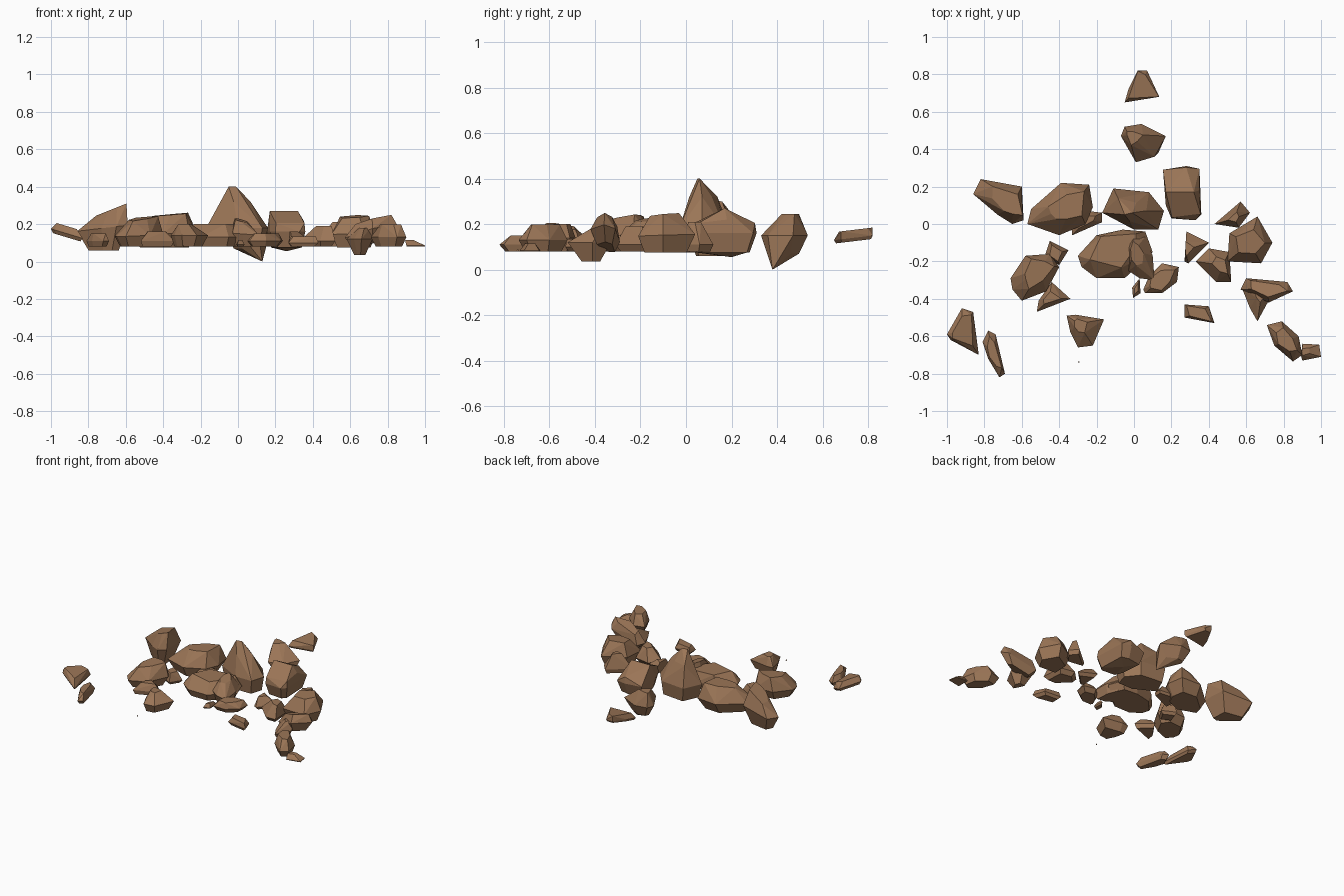
import bpy, bmesh, math

brown = bpy.data.materials.new("brown_stone")
brown.diffuse_color = (0.33, 0.18, 0.095, 1)


def rock(name, outline, low, waist, high, top=(0, 0), s=0.5, b=0.74, tilt=(0, 0), slab=False, extra=()):
    """Faceted stone: hull of a waist outline, a shrunken floor and a shrunken, shifted crown.
    tilt slopes the crown; a slab is sloped as a whole."""
    n = len(outline)
    cx = sum(p[0] for p in outline) / n
    cy = sum(p[1] for p in outline) / n
    pts = []
    for i, (x, y) in enumerate(outline):
        dx, dy = x - cx, y - cy
        k = s * (1.12 if i % 2 else 0.85)
        layers = ((dx, dy, waist, .3), (dx * b, dy * b, low, 0),
                  (dx * k + top[0], dy * k + top[1], high, 1))
        for px, py, z, w in layers:
            w = 1 if slab else w
            pts.append((cx + px, cy + py, z + w * (tilt[0] * px + tilt[1] * py)))
    bm = bmesh.new()
    for p in pts + list(extra):
        bm.verts.new(p)
    bmesh.ops.convex_hull(bm, input=bm.verts[:])
    loose = [v for v in bm.verts if not v.link_faces]
    bmesh.ops.delete(bm, geom=loose, context='VERTS')
    bmesh.ops.dissolve_limit(bm, angle_limit=math.radians(6), verts=bm.verts[:], edges=bm.edges[:])
    bmesh.ops.recalc_face_normals(bm, faces=bm.faces[:])
    me = bpy.data.meshes.new(name)
    bm.to_mesh(me)
    bm.free()
    me.materials.append(brown)
    bpy.context.collection.objects.link(bpy.data.objects.new(name, me))


# back stones
rock("back_slab", [(-.05, .65), (.135, .68), (.07, .82), (.02, .82), (-.03, .72)],
     .125, .14, .175, s=.88, b=.9, tilt=(0, .12), slab=True)
rock("back_boulder", [(-.07, .47), (-.05, .52), (.04, .535), (.17, .47), (.11, .36), (.01, .33)],
     .07, .15, .245, top=(-.04, .02), s=.35, b=.55, extra=[(.13, .38, 0)])
rock("block_stone", [(.155, .29), (.28, .31), (.35, .295), (.36, .05), (.33, .02), (.2, .03), (.17, .1)],
     .075, .16, .205, s=.85, b=.8, extra=[(.17, .17, .27), (.32, .17, .27), (.35, .18, .22), (.26, .2, .055)])

# central stones
rock("peak_stone", [(-.17, .06), (-.11, .19), (.08, .17), (.16, .07), (.13, -.03), (0, -.03)],
     .08, .18, .32, top=(-.03, 0), s=.5, b=.88, extra=[(-.05, .05, .4), (-.01, .06, .4)])
rock("central_boulder", [(-.3, -.17), (-.28, -.23), (-.2, -.29), (-.05, -.29), (.1, -.15),
                         (.06, -.04), (-.06, -.03), (-.2, -.06)],
     .08, .13, .2, top=(0, .02), s=.65, b=.85)
rock("central_wedge", [(-.04, -.12), (0, -.06), (.06, -.07), (.1, -.17), (.11, -.3), (.03, -.29), (-.03, -.25)],
     .08, .15, .215, top=(-.02, .02), s=.5, tilt=(-.2, .1))
rock("front_lump", [(.05, -.35), (.08, -.28), (.15, -.21), (.24, -.23), (.23, -.31), (.15, -.37), (.06, -.37)],
     .08, .11, .15, s=.7)
rock("front_chip", [(-.01, -.34), (.03, -.29), (.035, -.37), (-.005, -.395)], .08, .09, .115, s=.5)

# left stones
rock("left_boulder", [(-.57, 0), (-.55, .08), (-.39, .22), (-.24, .21), (-.22, .09), (-.26, 0), (-.4, -.06), (-.48, -.03)],
     .075, .15, .248, top=(.03, .02), s=.55, tilt=(.08, .03))
rock("left_chip", [(-.34, .03), (-.33, -.06), (-.17, .01), (-.17, .06), (-.25, .07)], .08, .1, .15, s=.5, b=.9)
rock("left_tall_stone", [(-.86, .16), (-.82, .24), (-.6, .2), (-.59, .02), (-.65, 0), (-.73, .05)],
     .06, .18, .265, top=(.03, 0), s=.62, b=.6, tilt=(.4, 0))
rock("left_small_stone", [(-.48, -.18), (-.45, -.09), (-.35, -.14), (-.4, -.22)], .08, .1, .16, s=.6)
rock("left_front_boulder", [(-.66, -.29), (-.58, -.17), (-.45, -.16), (-.4, -.23), (-.47, -.36), (-.6, -.41), (-.65, -.35)],
     .08, .14, .225, top=(.02, .02), s=.6, tilt=(.1, .1))
rock("left_front_flake", [(-.52, -.47), (-.51, -.41), (-.44, -.31), (-.34, -.4)], .08, .11, .16, s=.5, b=.85)
rock("left_front_lump", [(-.36, -.49), (-.31, -.485), (-.16, -.51), (-.22, -.65), (-.3, -.66), (-.34, -.58)],
     .08, .14, .2, s=.4, top=(-.01, .02))
rock("far_left_slab", [(-1, -.59), (-.98, -.62), (-.83, -.7), (-.86, -.47), (-.92, -.45)],
     .13, .15, .19, s=.75, b=.85, tilt=(-.3, 0), slab=True)
rock("far_left_sliver", [(-.81, -.63), (-.78, -.57), (-.74, -.59), (-.69, -.8), (-.72, -.82), (-.78, -.72)],
     .08, .11, .15, s=.65, b=.8)

# right stones
rock("right_boulder", [(.5, -.2), (.51, -.05), (.66, .04), (.74, -.1), (.68, -.21)],
     .075, .15, .24, s=.6, tilt=(.05, .1))
rock("right_back_flake", [(.43, 0), (.57, .12), (.62, .06), (.56, -.02), (.5, -.01)], .08, .11, .21, s=.35, b=.85)
rock("right_lump", [(.33, -.2), (.4, -.13), (.51, -.15), (.52, -.31), (.44, -.31)],
     .08, .11, .19, s=.45, top=(.02, 0))
rock("right_shard", [(.27, -.2), (.28, -.04), (.4, -.1), (.29, -.21)], .08, .1, .16, s=.4, top=(-.02, 0))
rock("right_front_chip", [(.27, -.5), (.27, -.43), (.4, -.44), (.43, -.53)], .08, .1, .135, s=.75)
rock("right_bar_stone", [(.57, -.35), (.6, -.29), (.82, -.31), (.85, -.36), (.72, -.42)],
     .1, .16, .22, s=.7, b=.6, tilt=(.25, -.2), slab=True)
rock("right_bar_foot", [(.58, -.35), (.62, -.45), (.66, -.52), (.72, -.41), (.68, -.33)],
     .035, .12, .18, top=(.02, .04), s=.5, b=.42)
rock("far_right_stone", [(.71, -.54), (.79, -.52), (.88, -.6), (.9, -.7), (.85, -.735), (.75, -.65)],
     .08, .13, .198, s=.6)
rock("far_right_flake", [(.9, -.64), (.99, -.645), (1, -.71), (.9, -.73)],
     .08, .085, .115, s=.45, b=.98, top=(-.03, 0))

# loose crumb at the front
rock("crumb", [(-.3, -.735), (-.29, -.735), (-.295, -.745)], .08, .083, .088)
